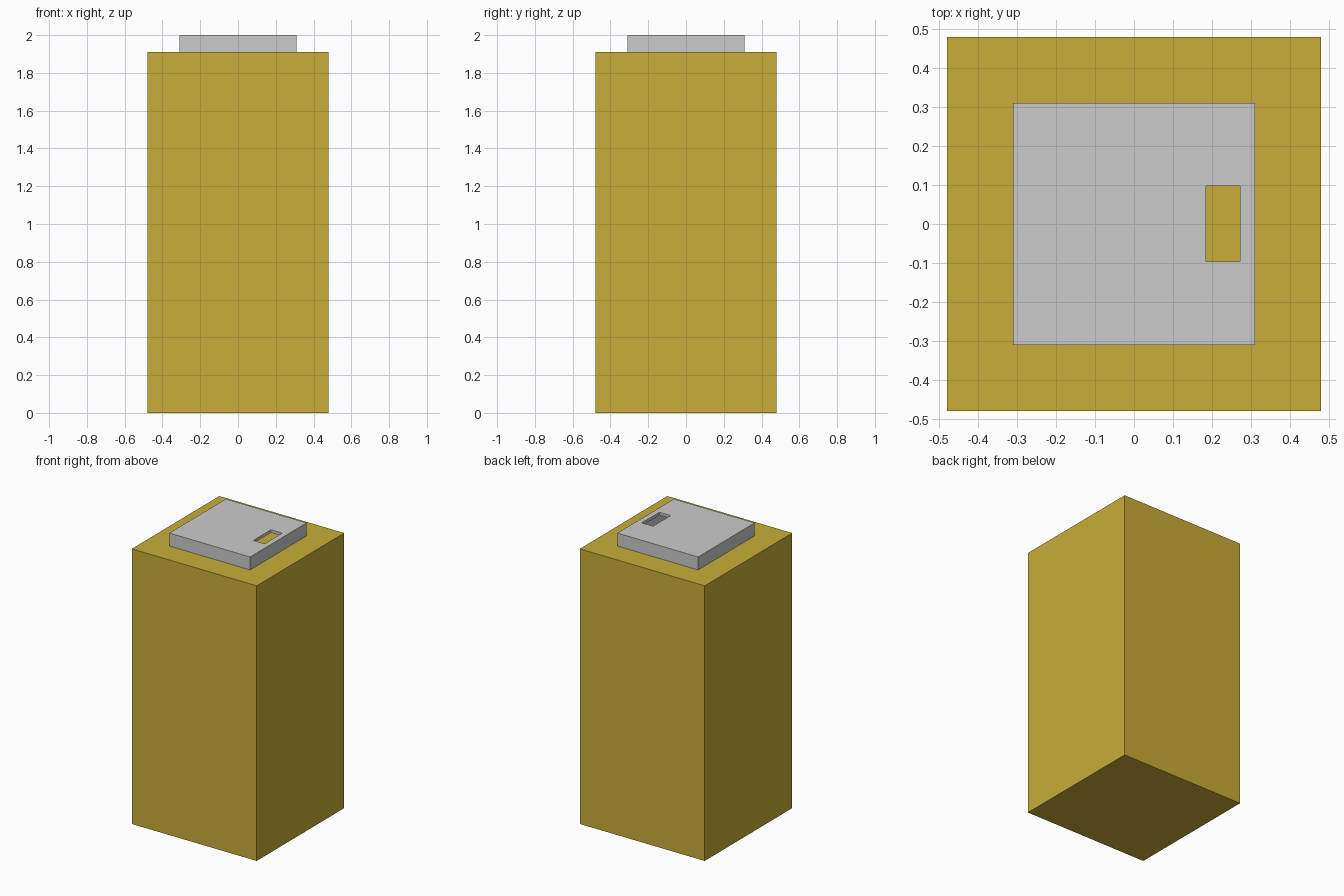
import bpy

if "Cube" in bpy.data.objects:
    bpy.data.objects.remove(bpy.data.objects["Cube"])


def box(name, lo, hi):
    """Axis-aligned box between two corners."""
    center = [(a + b) / 2 for a, b in zip(lo, hi)]
    bpy.ops.mesh.primitive_cube_add(size=1, location=center)
    ob = bpy.context.object
    ob.name = name
    ob.scale = [b - a for a, b in zip(lo, hi)]
    bpy.ops.object.transform_apply(location=False, rotation=False, scale=True)
    return ob


def cut(target, cutter):
    """Subtract a cutter from the target and remove the cutter."""
    cutter.hide_render = True
    mod = target.modifiers.new("cut", 'BOOLEAN')
    mod.operation = 'DIFFERENCE'
    mod.solver = 'EXACT'
    mod.object = cutter
    bpy.context.view_layer.objects.active = target
    bpy.ops.object.modifier_apply(modifier=mod.name)
    bpy.data.objects.remove(cutter)


BODY, CAP, WALL = 0.48, 0.31, 0.02
SHOULDER, TOP = 1.91, 2.0

gold = bpy.data.materials.new("gold")
gold.diffuse_color = (0.58, 0.42, 0.04, 1)
gold.use_nodes = True
gold.node_tree.nodes["Principled BSDF"].inputs["Base Color"].default_value = gold.diffuse_color

# Tall square body
body = box("body", (-BODY, -BODY, 0), (BODY, BODY, SHOULDER))
body.data.materials.append(gold)

# Thin hollow lid, open underneath
lid = box("lid", (-CAP, -CAP, SHOULDER), (CAP, CAP, TOP))
inner = CAP - WALL
cut(lid, box("cavity_cutter", (-inner, -inner, SHOULDER - 0.1), (inner, inner, TOP - WALL)))

# Drinking slot through the lid's top
cut(lid, box("slot_cutter", (0.185, -0.096, TOP - 0.05), (0.272, 0.097, TOP + 0.1)))
